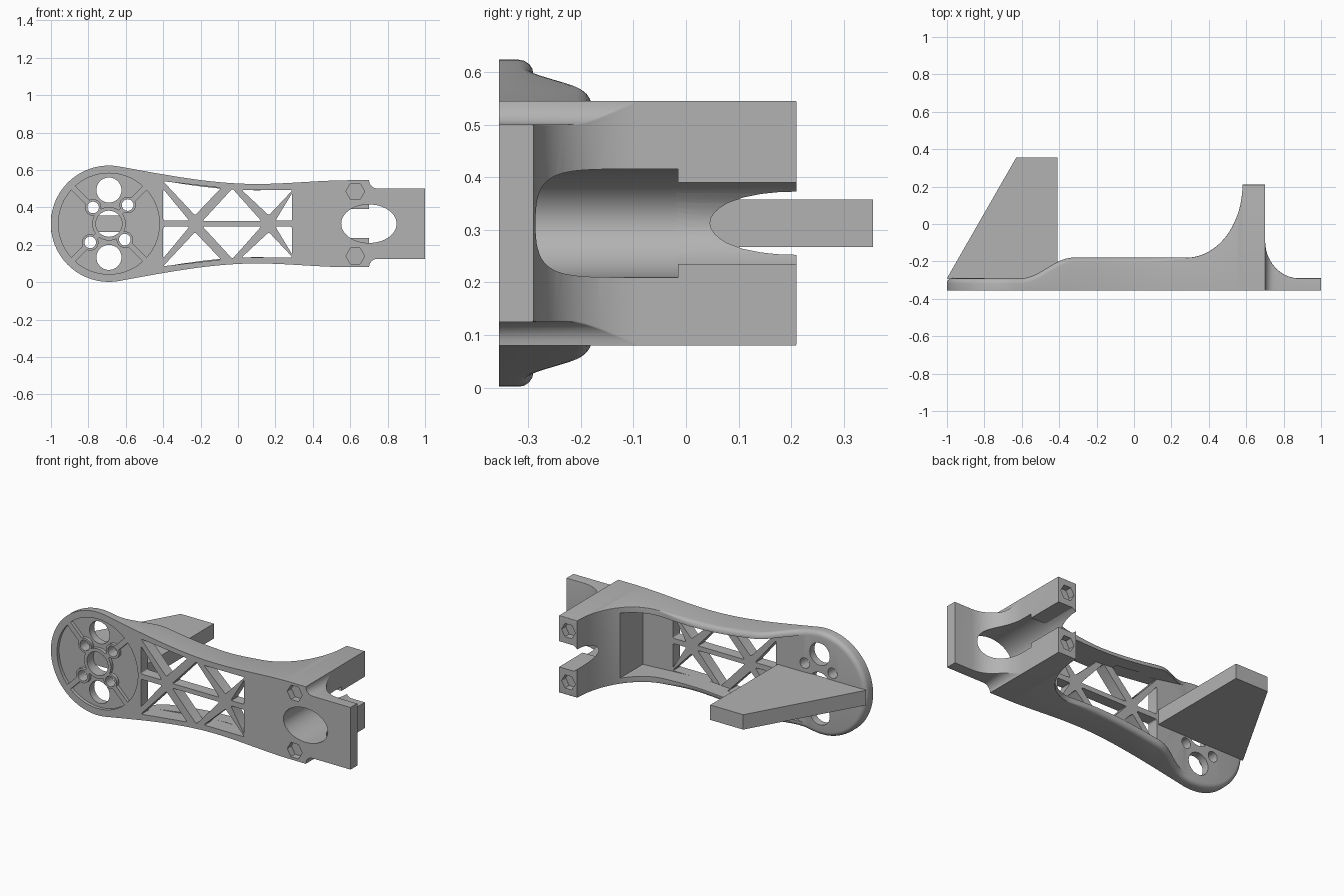
import bpy, bmesh
from math import sin, cos, pi, radians, sqrt

if "Cube" in bpy.data.objects:
    bpy.data.objects.remove(bpy.data.objects["Cube"], do_unlink=True)

ZC = 0.3125             # height of the long axis
FRONT = -0.355          # front plane
FLOOR = -0.288          # back of the thin web
HUB_X, HUB_R = -0.69, 0.311

grey = bpy.data.materials.new("moulded grey")
grey.use_nodes = True
grey.diffuse_color = (0.45, 0.45, 0.45, 1)
grey.node_tree.nodes["Principled BSDF"].inputs["Base Color"].default_value = (0.45, 0.45, 0.45, 1)


def make_object(name, bm):
    bmesh.ops.recalc_face_normals(bm, faces=bm.faces)
    mesh = bpy.data.meshes.new(name)
    bm.to_mesh(mesh)
    bm.free()
    mesh.materials.append(grey)
    obj = bpy.data.objects.new(name, mesh)
    bpy.context.collection.objects.link(obj)
    return obj


def prism(name, pts, lo, hi, axis="y", rounding=0):
    """Extrude a flat outline along y (points are x, z from the axis) or z (points are x, y)."""
    bm = bmesh.new()

    def place(p, d):
        return (p[0], d, ZC + p[1]) if axis == "y" else (p[0], p[1], ZC + d)
    a = [bm.verts.new(place(p, lo)) for p in pts]
    b = [bm.verts.new(place(p, hi)) for p in pts]
    bm.faces.new(a)
    bm.faces.new(b[::-1])
    sides = []
    for i in range(len(pts)):
        j = (i + 1) % len(pts)
        bm.faces.new((a[i], b[i], b[j], a[j]))
        sides.append(bm.edges.get((a[i], b[i])))
    if rounding:
        bmesh.ops.recalc_face_normals(bm, faces=bm.faces)
        bmesh.ops.bevel(bm, geom=sides, offset=rounding, segments=3, profile=0.5, affect="EDGES")
    return make_object(name, bm)


def ellipse(x, z, rx, rz, n=32):
    return [(x + rx * cos(2 * pi * i / n), z + rz * sin(2 * pi * i / n)) for i in range(n)]


def box(x0, x1, z0, z1):
    return [(x0, z0), (x1, z0), (x1, z1), (x0, z1)]


def boolean(obj, tool, operation="DIFFERENCE"):
    tool.hide_render = True
    mod = obj.modifiers.new("cut", "BOOLEAN")
    mod.operation, mod.solver, mod.object = operation, "EXACT", tool
    bpy.context.view_layer.objects.active = obj
    bpy.ops.object.modifier_apply(modifier=mod.name)
    bpy.data.objects.remove(tool, do_unlink=True)


def smooth(t):
    t = min(1, max(0, t))
    return t * t * (3 - 2 * t)


def half_width(x):
    if x < 0.1:
        t = (x + 0.636) / 0.736
        return 0.2125 + 0.0935 * (1 - smooth(t)) - 0.1325 * t * (1 - t) ** 2
    return 0.2125 + 0.02 * smooth((x - 0.1) / 0.5)


def back(x):
    return -0.29 + 0.11 * smooth((x + 0.6) / 0.27)


def edge_radius(x):
    return 0.028 - 0.025 * smooth((x - 0.05) / 0.3)


# Stations along the arm: x, half width, back y, edge radius, outward direction
stations = []
for i in range(26):                                   # round hub
    a = radians(180 - 4 * i)
    stations.append((HUB_X + HUB_R * cos(a), HUB_R * sin(a), -0.29, 0.028, cos(a), sin(a)))
for i in range(30):                                   # waisted arm
    x = -0.6 + 0.88 * i / 30
    stations.append((x, half_width(x), back(x), edge_radius(x), 0, 1))
for i in range(19):                                   # sweep up to the clamp prongs
    a = radians(5 * i)
    x = 0.28 + 0.30 * sin(a)
    stations.append((x, half_width(x), -0.18 + 0.39 * (1 - cos(a)), edge_radius(x), 0, 1))
stations.append((0.70, 0.2325, 0.21, 0.003, 0, 1))
for i in range(13):                                   # sweep down to the end tongue
    a = radians(7.5 * i)
    x = 0.701 + 0.18 * (1 - cos(a))
    u = min(1, (x - 0.701) / 0.045)
    w = 0.1875 + 0.045 * (1 - sqrt(1 - (1 - u) ** 2))
    stations.append((x, w, -0.09 - 0.20 * sin(a), 0.003, 0, 1))
stations.append((1.0, 0.1875, -0.29, 0.003, 0, 1))

# Arm body: stacked outline rings with a rounded back edge
bm = bmesh.new()
rings = []
n = len(stations)
for k in range(-1, 5):
    a = max(0, k) * pi / 8
    upper = []
    for x, w, t, r, nx, nz in stations:
        d = r * (1 - cos(a))
        y = FRONT if k < 0 else t - r * (1 - sin(a))
        upper.append((x - nx * d, y, w - nz * d))
    loop = upper + [(x, y, -z) for x, y, z in upper[:0:-1]]
    rings.append([bm.verts.new((x, y, ZC + z)) for x, y, z in loop])
m = len(rings[0])
for r0, r1 in zip(rings, rings[1:]):
    for i in range(m):
        j = (i + 1) % m
        bm.faces.new((r0[i], r0[j], r1[j], r1[i]))
bm.faces.new(rings[0])
top = rings[-1]
bm.faces.new((top[0], top[1], top[m - 1]))
for i in range(1, n - 1):
    bm.faces.new((top[i], top[i + 1], top[m - i - 1], top[m - i]))
body = make_object("arm_body", bm)

# Hollow between the side walls
xs = [-0.75, -0.636] + [-0.6 + 0.1 * i for i in range(11)] + [0.49]
edge = [(x, half_width(max(x, -0.636)) - 0.034) for x in xs]
boolean(body, prism("hollow", edge + [(x, -z) for x, z in edge[::-1]], FLOOR, 0.5))

# Triangular truss windows, mirrored about the axis
windows = [
    [(-0.4, 0.016), (-0.4, 0.185), (-0.26, 0.016)],
    [(-0.40, 0.227), (-0.09, 0.192), (-0.23, 0.045)],
    [(-0.19, 0.014), (0.125, 0.014), (-0.03, 0.188)],
    [(0.02, 0.18), (0.292, 0.18), (0.165, 0.045)],
    [(0.29, 0.016), (0.29, 0.165), (0.20, 0.016)],
]
for tri in windows:
    for s in (1, -1):
        boolean(body, prism("window", [(x, s * z) for x, z in tri], -0.4, -0.26, rounding=0.01))

# Shallow hub recess that leaves diagonal ribs and bosses standing
recess = prism("recess", ellipse(HUB_X, 0, 0.27, 0.27, 64), -0.4, -0.335)
bolts = [(-0.085, 0.087), (0.1, 0.1), (-0.1, -0.1), (0.085, -0.085)]
for s in (1, -1):
    c, h = 0.3, 0.011
    rib = [(HUB_X - c - h, s * (h - c)), (HUB_X - c + h, s * (-h - c)),
           (HUB_X + c + h, s * (c - h)), (HUB_X + c - h, s * (c + h))]
    boolean(recess, prism("rib", rib, -0.45, -0.3))
for x, z in bolts:
    boolean(recess, prism("boss", ellipse(HUB_X + x, z, 0.044, 0.044), -0.46, -0.29))
boolean(recess, prism("centre_boss", ellipse(HUB_X, 0, 0.09, 0.09), -0.47, -0.28))
boolean(body, recess)

# Hub holes
holes = [(x, z, 0.031) for x, z in bolts] + [(0, 0, 0.07), (0, 0.18, 0.067), (0, -0.18, 0.067)]
for x, z, r in holes:
    boolean(body, prism("hole", ellipse(HUB_X + x, z, r, r), -0.5, -0.2))

# Oval bore, narrowing to the slot between the prongs
boolean(body, prism("bore", ellipse(0.70, 0, 0.148, 0.103, 64), -0.5, -0.015))
slot = prism("slot", ellipse(0.70, 0, 0.148, 0.103, 64), -0.02, 0.4)
boolean(slot, prism("slot_limit", box(0.4, 1.0, -0.0775, 0.0775), -0.1, 0.5), "INTERSECT")
boolean(body, slot)

# Hexagonal nut pockets, front and prong tips
for s in (1, -1):
    boolean(body, prism("nut_front", ellipse(0.627, s * 0.173, 0.05, 0.05, 6), -0.4, -0.315))
    boolean(body, prism("nut_back", ellipse(0.638, s * 0.155, 0.046, 0.046, 6), 0.17, 0.3))

# Landing fin behind the hub
fin_outline = [(-1, -0.29), (-0.63, 0.355), (-0.41, 0.355), (-0.41, -0.295), (-0.99, -0.295)]
fin = prism("landing_fin", fin_outline, -0.045, 0.045, "z")

for obj in (body, fin):
    bpy.ops.object.select_all(action="DESELECT")
    obj.select_set(True)
    bpy.context.view_layer.objects.active = obj
    bpy.ops.object.shade_smooth_by_angle(angle=radians(30))
